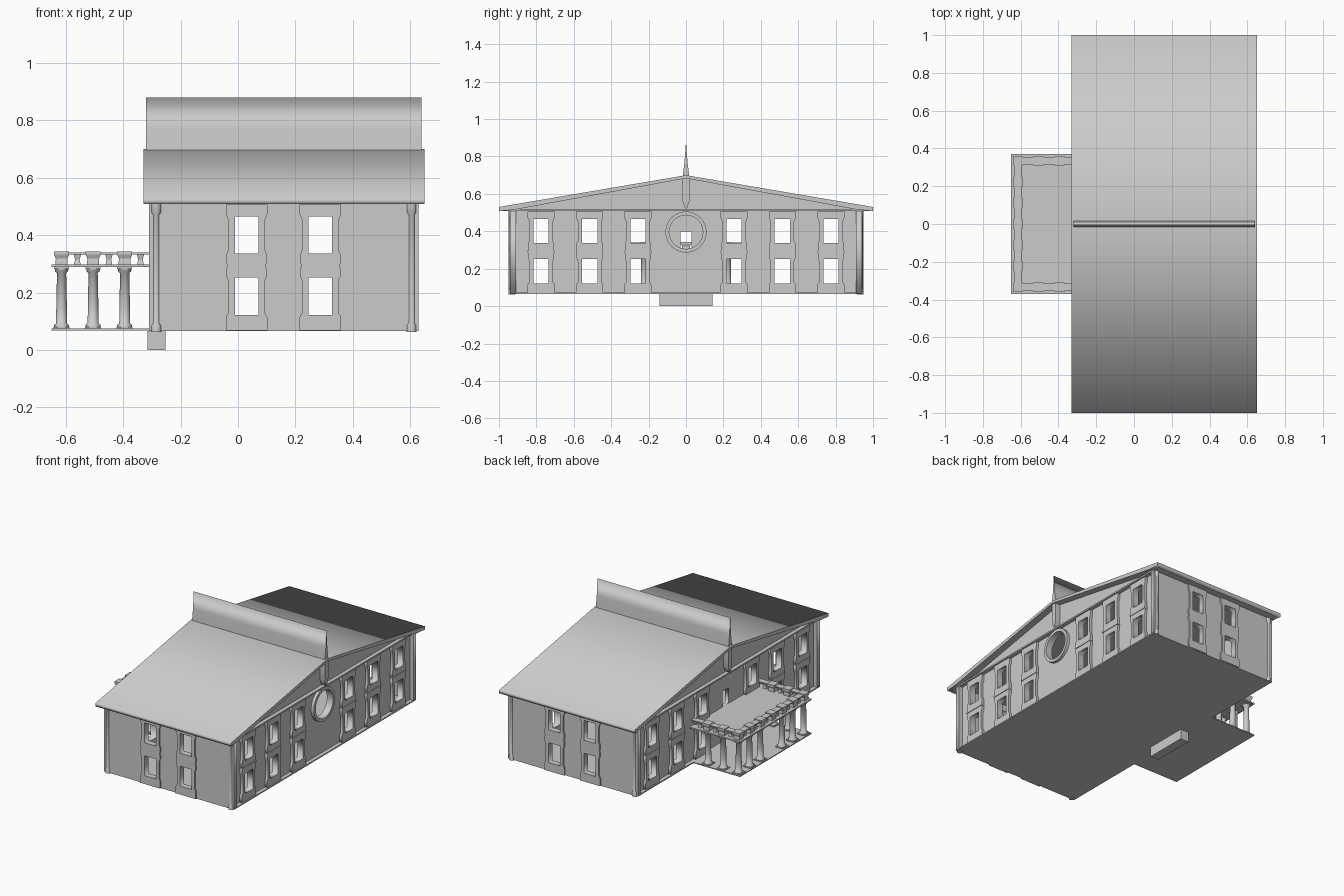
import bpy, bmesh, math
from math import radians, sin, cos, pi

if "Cube" in bpy.data.objects:
    bpy.data.objects.remove(bpy.data.objects["Cube"])


def add(name, mesh):
    ob = bpy.data.objects.new(name, mesh)
    bpy.context.scene.collection.objects.link(ob)
    return ob


def panel(name, loops, lo, hi, side=False):
    """Fill outline (first loop) with holes; extrude along x (side) or y."""
    cu = bpy.data.curves.new(name, 'CURVE')
    cu.dimensions = '2D'
    cu.fill_mode = 'BOTH'
    cu.extrude = (hi - lo) / 2
    for loop in loops:
        sp = cu.splines.new('POLY')
        sp.points.add(len(loop) - 1)
        for p, (u, v) in zip(sp.points, loop):
            p.co = (u, v, 0, 1)
        sp.use_cyclic_u = True
    tmp = add(name + "_tmp", cu)
    bpy.context.view_layer.update()
    me = bpy.data.meshes.new_from_object(
        tmp.evaluated_get(bpy.context.evaluated_depsgraph_get()))
    bpy.data.objects.remove(tmp)
    ob = add(name, me)
    mid = (lo + hi) / 2
    ob.rotation_euler = (radians(90), 0, radians(90) if side else 0)
    ob.location = (mid, 0, 0) if side else (0, mid, 0)
    return ob


def box(name, x0, x1, y0, y1, z0, z1):
    bm = bmesh.new()
    bmesh.ops.create_cube(bm, size=1)
    for v in bm.verts:
        v.co = ((x0 + x1) / 2 + v.co.x * (x1 - x0),
                (y0 + y1) / 2 + v.co.y * (y1 - y0),
                (z0 + z1) / 2 + v.co.z * (z1 - z0))
    me = bpy.data.meshes.new(name)
    bm.to_mesh(me)
    bm.free()
    return add(name, me)


def turned(name, profile, x, y, sides):
    """Stacked rings (radius, z); with 4 sides the radius is the half width."""
    bm = bmesh.new()
    k, off = (math.sqrt(2), pi / 4) if sides == 4 else (1, 0)
    rings = [[bm.verts.new((k * r * cos(off + 2 * pi * i / sides),
                            k * r * sin(off + 2 * pi * i / sides), z))
              for i in range(sides)] for r, z in profile]
    for a, b in zip(rings, rings[1:]):
        for i in range(sides):
            j = (i + 1) % sides
            bm.faces.new((a[i], a[j], b[j], b[i]))
    bm.faces.new(rings[0][::-1])
    bm.faces.new(rings[-1])
    for f in bm.faces:
        f.smooth = sides > 4 and len(f.verts) == 4
    for e in bm.edges:
        if len(e.link_faces) == 2 and e.calc_face_angle() > radians(35):
            e.smooth = False
    me = bpy.data.meshes.new(name)
    bm.to_mesh(me)
    bm.free()
    ob = add(name, me)
    ob.location = (x, y, 0)
    return ob


def rect(u0, u1, v0, v1):
    return [(u0, v0), (u1, v0), (u1, v1), (u0, v1)]


def circle(r, v, n=32):
    return [(r * cos(2 * pi * i / n), v + r * sin(2 * pi * i / n)) for i in range(n)]


def openings(c):
    return [rect(c - .041, c + .041, .122, .252), rect(c - .041, c + .041, .337, .466)]


def frame(name, c, lo, hi, side):
    """Waisted surround of two stacked windows, with a ledge between them."""
    half = [(.072, .067), (.072, .115), (.063, .13), (.063, .24), (.07, .256),
            (.07, .287), (.066, .29), (.066, .297), (.07, .30), (.07, .335), (.063, .35),
            (.063, .45), (.072, .472), (.072, .507)]
    outline = [(c + w, z) for w, z in half] + [(c - w, z) for w, z in half[::-1]]
    panel(name, [outline] + openings(c), lo, hi, side)


# front and back walls with window surrounds
front_c = (.03, .287)
for s, n in ((-1, "front"), (1, "back")):
    holes = [h for c in front_c for h in openings(c)]
    lo, hi = sorted((s * .91, s * .94))
    panel(n + "_wall", [rect(-.31, .63, .067, .508)] + holes, lo, hi)
    lo, hi = sorted((s * .935, s * .95))
    for c in front_c:
        frame(n + "_window_frame", c, lo, hi, False)

# long side walls: round window on one, balcony door on the other
side_c = [s * c for s in (-1, 1) for c in (.257, .515, .775)]
holes = [h for c in side_c for h in openings(c)]
outer = rect(-.915, .915, .067, .508)
panel("right_wall", [outer] + holes + [circle(.09, .396)], .58, .605, True)
panel("round_window_ring", [circle(.11, .396), circle(.09, .396)], .58, .625, True)
panel("porch_wall", [outer] + holes + [rect(-.03, .03, .297, .40)], -.285, -.26, True)
for c in side_c:
    frame("right_window_frame", c, .60, .622, True)
    frame("porch_window_frame", c, -.302, -.28, True)

# ledges between floors on the right and porch sides
for c in side_c:
    box("right_ledge", .60, .626, c - .072, c + .072, .287, .298)
    box("porch_side_ledge", -.306, -.28, c - .072, c + .072, .287, .298)

# slim corner columns
for x in (-.285, .605):
    for y in (-.932, .932):
        turned("corner_column", [(.018, .063), (.018, .085), (.013, .095), (.013, .47),
                                 (.018, .48), (.018, .508)], x, y, 12)

# floor, ceiling, roof, gables and ridge fin
box("floor", -.31, .63, -.94, .94, .066, .074)
box("cornice", -.31, .63, -.985, .985, .508, .518)
panel("roof", [[(-1, .508), (-1, .53), (0, .70), (1, .53), (1, .508), (.92, .515),
                (0, .683), (-.92, .515)]], -.33, .65, True)
for x in (-.285, .575):
    panel("gable", [[(-.92, .515), (.92, .515), (0, .684)]], x, x + .03, True)
panel("ridge_fin", [[(0, .88), (.008, .77), (.018, .69), (.018, .56), (.006, .525),
                     (0, .52), (-.006, .525), (-.018, .56), (-.018, .69),
                     (-.008, .77)]], -.32, .64, True)

# porch slabs and step
box("porch_floor", -.65, -.30, -.37, .37, .068, .074)
box("balcony_floor", -.65, -.28, -.37, .37, .289, .298)
box("step", -.315, -.253, -.143, .143, 0, .066)

# porch columns and balustrade
FX, SY, D = -.615, .335, .1115
posts = [(FX, i * D) for i in range(-3, 4)]
posts += [(FX + i * .11, s * SY) for i in (1, 2) for s in (-1, 1)]
for x, y in posts:
    turned("balcony_post", [(.021, .297), (.021, .307), (.02, .318), (.026, .332),
                            (.026, .344)], x, y, 4)
    if abs(y) < .01:
        continue                     # entrance gap
    turned("column_base", [(.028, .073), (.028, .08)], x, y, 4)
    turned("column_cap", [(.026, .282), (.026, .29)], x, y, 4)
    turned("column", [(.026, .08), (.026, .087), (.019, .092), (.0185, .15), (.016, .268),
                      (.022, .273), (.024, .283)], x, y, 16)

bal = [(.012, .297), (.008, .315), (.013, .334)]
for i in range(-3, 3):
    turned("baluster", bal, FX, (i + .5) * D, 4)
for s in (-1, 1):
    for i in range(3):
        turned("baluster", bal, FX + (i + .5) * .11, s * SY, 4)
    box("side_rail", FX, -.28, s * SY - .02, s * SY + .02, .333, .339)
box("front_rail", FX - .02, FX + .02, -SY - .02, SY + .02, .333, .339)
